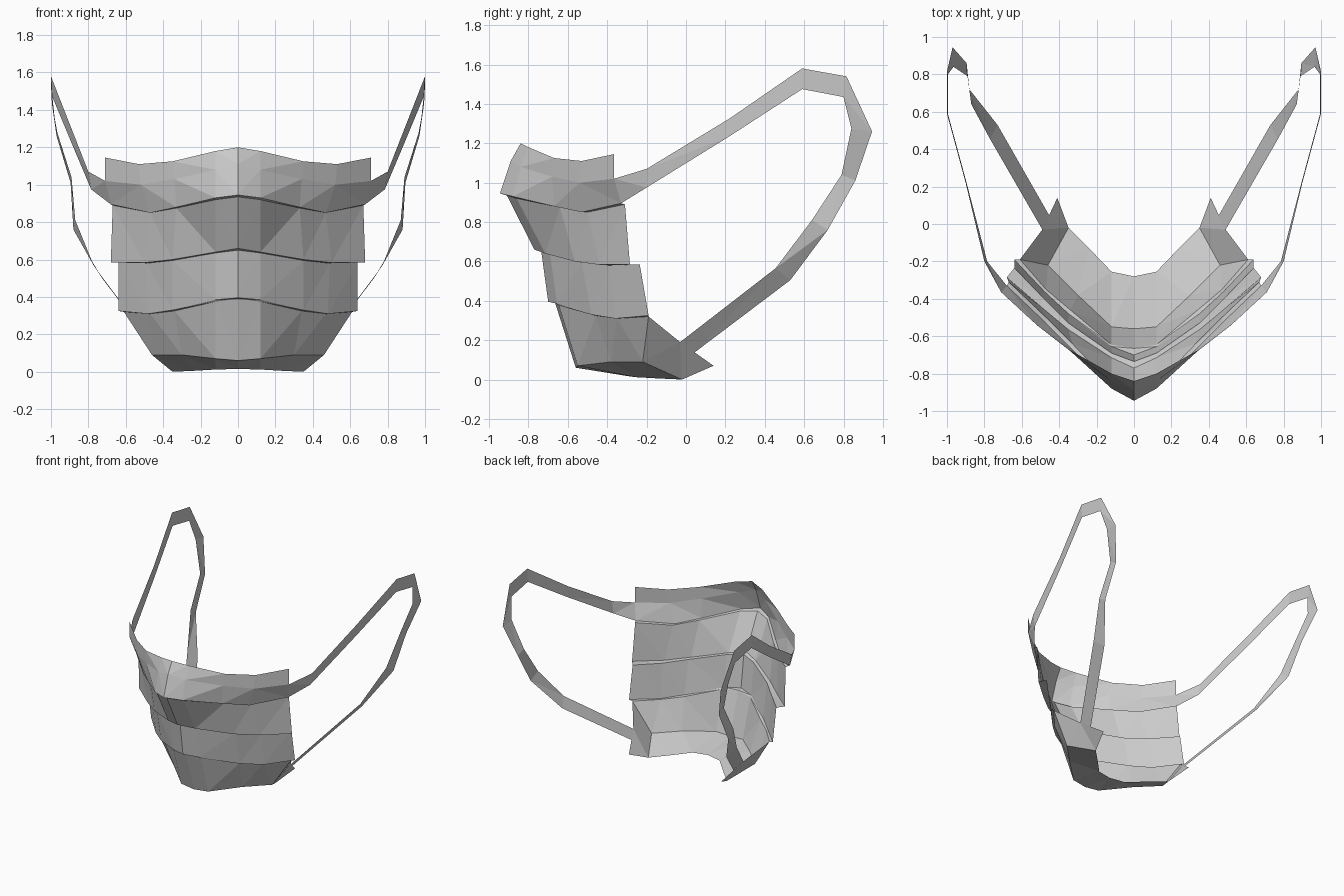
import bpy
import bmesh


def loft(name, rows):
    """Sheet through rows of points for the +x half, mirrored across x = 0."""
    bm = bmesh.new()
    grid = [[bm.verts.new(p) for p in row] for row in rows]
    for a, b in zip(grid, grid[1:]):
        for i in range(len(a) - 1):
            bm.faces.new((a[i], b[i], b[i + 1], a[i + 1]))
    bmesh.ops.triangulate(bm, faces=bm.faces[:], quad_method='SHORT_EDGE')
    bmesh.ops.recalc_face_normals(bm, faces=bm.faces[:])
    # face the sheet outward (to the front and side)
    if sum((f.normal.x - f.normal.y) * f.calc_area() for f in bm.faces) < 0:
        bmesh.ops.reverse_faces(bm, faces=bm.faces[:])
    mesh = bpy.data.meshes.new(name)
    bm.to_mesh(mesh)
    bm.free()
    obj = bpy.data.objects.new(name, mesh)
    bpy.context.collection.objects.link(obj)
    mod = obj.modifiers.new("mirror", 'MIRROR')
    mod.use_axis[0] = True
    mod.use_clip = True
    mod.merge_threshold = 0.001
    return obj


# Nose band: top edge, bulge over the nose, lower fold
nose = [
    [(0, -.84, 1.2), (.12, -.80, 1.18), (.35, -.67, 1.125), (.53, -.53, 1.11), (.71, -.365, 1.145)],
    [(0, -.89, 1.11), (.12, -.84, 1.08), (.34, -.68, 1.03), (.52, -.54, 1.0), (.71, -.365, 1.02)],
    [(0, -.945, .945), (.12, -.88, .93), (.33, -.67, .88), (.47, -.53, .85), (.68, -.33, .895)],
]
# Each pleat: tucked top edge, then lower fold
upper = [
    [(0, -.91, .935), (.12, -.86, .92), (.33, -.64, .875), (.47, -.5, .85), (.67, -.31, .89)],
    [(0, -.77, .66), (.12, -.715, .64), (.35, -.565, .60), (.5, -.44, .583), (.68, -.285, .585)],
]
middle = [
    [(0, -.735, .65), (.12, -.69, .635), (.35, -.53, .595), (.49, -.39, .58), (.64, -.235, .585)],
    [(0, -.70, .395), (.12, -.655, .385), (.35, -.48, .33), (.48, -.36, .31), (.64, -.19, .325)],
]
# Chin: tucked top edge, bottom crease, rear hem under the jaw
chin = [
    [(0, -.665, .39), (.12, -.645, .375), (.34, -.46, .325), (.47, -.35, .31), (.61, -.19, .32)],
    [(0, -.56, .06), (.12, -.55, .07), (.3, -.38, .09), (.46, -.22, .09), (.49, -.03, .19)],
    [(0, -.28, .015), (.12, -.255, .012), (.24, -.13, .005), (.35, -.02, 0), (.41, .14, .07)],
]
loft("nose_band", nose)
loft("upper_pleat", [nose[-1]] + upper)
loft("middle_pleat", [upper[-1]] + middle)
loft("chin_panel", [middle[-1]] + chin)

# Ear loop: flat ribbon given as its outer and inner edges
loop_outer = [
    (.71, -.365, 1.02), (.80, -.20, 1.07), (.90, .22, 1.325), (1.0, .59, 1.58),
    (1.0, .815, 1.54), (.97, .945, 1.26), (.895, .86, 1.01), (.88, .72, .76),
    (.73, .53, .505), (.45, .04, .135),
]
loop_inner = [
    (.68, -.33, .895), (.785, -.20, .975), (.895, .22, 1.235), (.995, .59, 1.475),
    (.995, .80, 1.435), (.965, .84, 1.275), (.89, .79, 1.04), (.87, .64, .81),
    (.77, .455, .565), (.49, -.03, .19),
]
loft("ear_loop", list(zip(loop_outer, loop_inner)))
